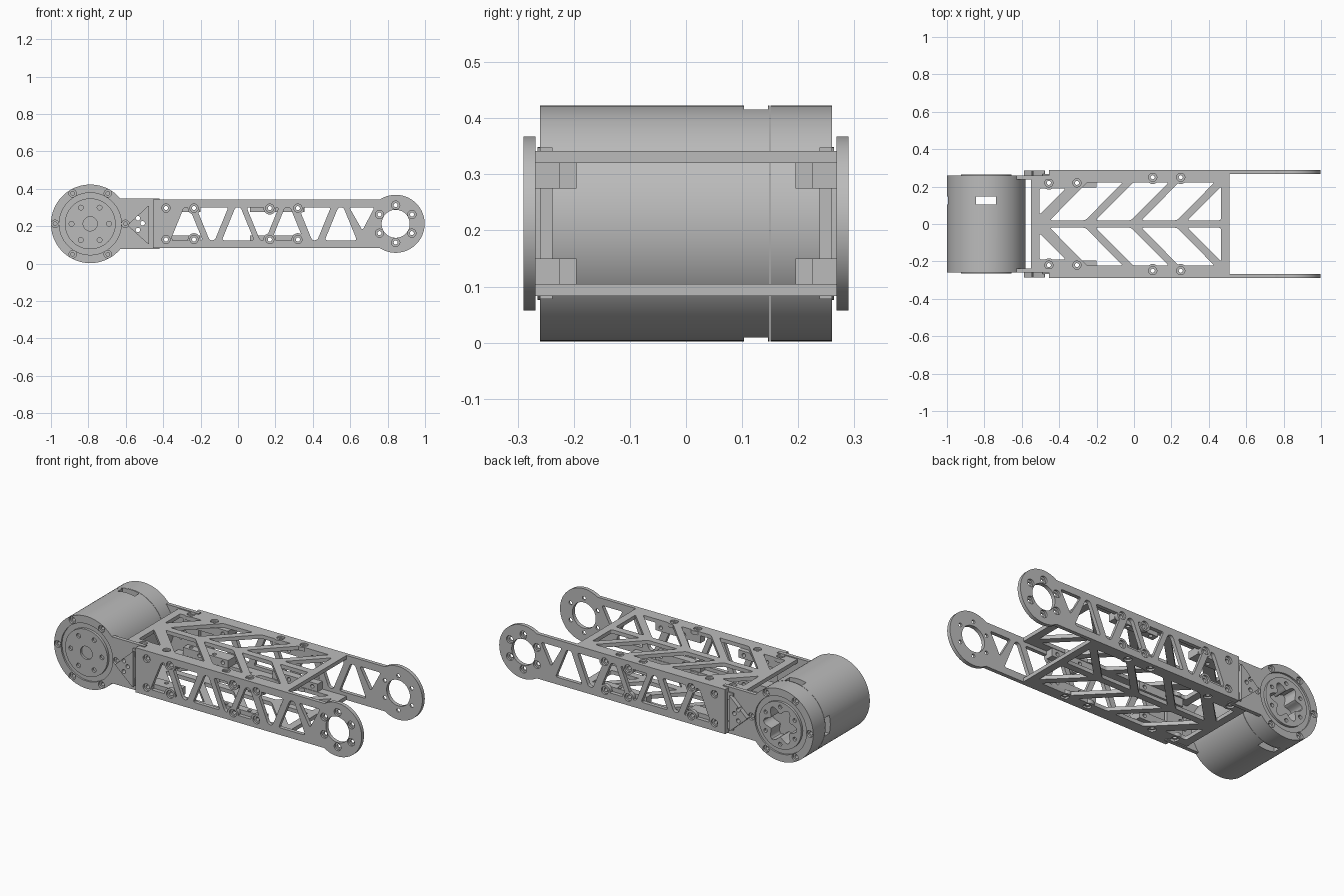
import bpy, bmesh
from math import sin, cos, pi, asin

if "Cube" in bpy.data.objects:
    bpy.data.objects.remove(bpy.data.objects["Cube"])

ZC = 0.2125           # height of the centre line
HALF = 0.1295         # half height of the arm
DRUM = (-0.79, ZC)
EYE = (0.843, ZC)

metal = bpy.data.materials.new("machined grey")
metal.use_nodes = True
metal.diffuse_color = (0.5, 0.5, 0.5, 1)
metal.node_tree.nodes["Principled BSDF"].inputs["Base Color"].default_value = (0.5, 0.5, 0.5, 1)


def arc(c, r, a0, a1, n):
    return [(c[0] + r * cos(a0 + (a1 - a0) * i / n), c[1] + r * sin(a0 + (a1 - a0) * i / n))
            for i in range(n + 1)]


def circle(c, r, n=24):
    return arc(c, r, 0, 2 * pi, n)[:-1]


def ring(c, r, start=0.0):
    return [(c[0] + r * cos(start + k * pi / 3), c[1] + r * sin(start + k * pi / 3)) for k in range(6)]


def prism(pts, axis, lo, hi, bevel=0.0):
    """Describe an outline extruded along one axis."""
    return (pts, axis, min(lo, hi), max(lo, hi), bevel)


def box(x0, x1, y0, y1, z0, z1):
    return prism([(x0, y0), (x1, y0), (x1, y1), (x0, y1)], "z", z0, z1)


def make(name, solids):
    bm = bmesh.new()
    for pts, axis, lo, hi, bevel in solids:
        def place(p, h):
            return (p[0], h, p[1]) if axis == "y" else (p[0], p[1], h)
        low = [bm.verts.new(place(p, lo)) for p in pts]
        top = [bm.verts.new(place(p, hi)) for p in pts]
        bm.faces.new(low)
        bm.faces.new(top)
        n = len(pts)
        for i in range(n):
            j = (i + 1) % n
            bm.faces.new((low[i], low[j], top[j], top[i]))
        if bevel:
            edges = [bm.edges.get((a, b)) for a, b in zip(low, top)]
            bmesh.ops.bevel(bm, geom=edges, offset=bevel, segments=3, profile=0.5,
                            affect='EDGES', clamp_overlap=True)
    bmesh.ops.recalc_face_normals(bm, faces=bm.faces[:])
    me = bpy.data.meshes.new(name)
    bm.to_mesh(me)
    bm.free()
    me.materials.append(metal)
    ob = bpy.data.objects.new(name, me)
    bpy.context.collection.objects.link(ob)
    return ob


def cut(ob, cutter):
    """Subtract a cutter and bake the result."""
    mod = ob.modifiers.new("cut", 'BOOLEAN')
    mod.operation, mod.solver, mod.object = 'DIFFERENCE', 'EXACT', cutter
    mod.use_self = True
    dg = bpy.context.evaluated_depsgraph_get()
    me = bpy.data.meshes.new_from_object(ob.evaluated_get(dg))
    ob.modifiers.clear()
    ob.data = me


def cutter(solids):
    ob = make("cutter", solids)
    ob.hide_render = True
    helpers.append(ob)
    return ob


helpers, parts = [], []


def part(name, solids, *cutters):
    ob = make(name, solids)
    for c in cutters:
        cut(ob, c)
    parts.append(ob)
    return ob


# Screw positions
side_screws = [(x, ZC + s * 0.084) for x in (-0.385, -0.235, 0.17, 0.32) for s in (-1, 1)]
eye_screws = ring(EYE, 0.1, pi / 2)
deck_screws = [(x, s * y) for x, y in ((-0.455, 0.22), (-0.305, 0.22), (0.10, 0.25), (0.25, 0.25))
               for s in (-1, 1)]
side_bores = cutter([prism(circle(p, 0.011, 16), "y", -0.4, 0.4) for p in side_screws + eye_screws])
side_seats = cutter([prism(circle(p, 0.022), "y", s * 0.278, s * 0.4)
                     for p in side_screws + eye_screws for s in (-1, 1)])
deck_bores = cutter([prism(circle(p, 0.011, 16), "z", -0.1, 0.6) for p in deck_screws])
deck_seats = cutter([prism(circle(p, 0.022), "z", a, b) for p in deck_screws
                     for a, b in ((0.332, 0.5), (-0.1, 0.093))])

# Truss windows of the side plates, kept clear of the screw bosses
truss = []
for xs, s in (((-0.275, 0.0, 0.265, 0.55), 1), ((-0.138, 0.132, 0.41), -1)):
    for x in xs:
        truss.append(prism([(x - 0.086, ZC - s * 0.088), (x + 0.086, ZC - s * 0.088),
                            (x + 0.014, ZC + s * 0.088), (x - 0.014, ZC + s * 0.088)],
                           "y", -0.4, 0.4, 0.012))
truss.append(prism([(0.595, ZC + 0.088), (0.73, ZC + 0.088), (0.665, ZC - 0.035)], "y", -0.4, 0.4, 0.012))
truss = cutter(truss)
cut(truss, cutter([prism(circle(p, 0.034), "y", -0.5, 0.5) for p in side_screws]))
eye_hole = cutter([prism(circle(EYE, 0.075, 48), "y", -0.4, 0.4)])

# Side plates with a round eye at the free end
a = pi - asin(HALF / 0.155)
outline = [(-0.455, ZC - HALF)] + arc(EYE, 0.155, -a, a, 48) + [(-0.455, ZC + HALF)]
for s, side in ((-1, "front"), (1, "back")):
    part(side + "_side_plate", [prism(outline, "y", s * 0.268, s * 0.29)],
         truss, eye_hole, side_bores, side_seats)

# Herringbone windows of the top and bottom plates
chevrons = []
for s in (-1, 1):
    chevrons.append([(-0.505, s * 0.05), (-0.505, s * 0.19), (-0.365, s * 0.19)])
    for k in range(3):
        x = -0.45 + 0.245 * k
        chevrons.append([(x, s * 0.02), (x + 0.19, s * 0.02), (x + 0.39, s * 0.222), (x + 0.2, s * 0.222)])
    chevrons.append([(0.285, s * 0.02), (0.465, s * 0.02), (0.465, s * 0.2)])
chevrons = cutter([prism(p, "z", -0.1, 0.6, 0.01) for p in chevrons])
cut(chevrons, cutter([prism(circle(p, 0.036), "z", -0.2, 0.7) for p in deck_screws]))

deck = [(-0.55, -0.24), (-0.455, -0.24), (-0.455, -0.268), (0.51, -0.268)]
deck += [(x, -y) for x, y in reversed(deck)]
for name, lo, hi in (("top_plate", 0.32, 0.342), ("bottom_plate", 0.083, 0.105)):
    part(name, [prism(deck, "z", lo, hi)], chevrons, deck_bores, deck_seats)

# Corner brackets joining the plates
for s, side in ((-1, "front"), (1, "back")):
    for level, lo, hi in (("upper", 0.275, 0.32), ("lower", 0.105, 0.15)):
        for place, x0, x1, y in (("inner", -0.49, -0.2, 0.195), ("outer", 0.065, 0.355, 0.225)):
            part(f"{side}_{level}_{place}_bracket",
                 [box(x0, x1, min(s * y, s * 0.268), max(s * y, s * 0.268), lo, hi)],
                 side_bores, deck_bores)

# Motor drum: housing and cover, with cable windows and recessed ends
windows = cutter([box(-0.845, -0.737, 0.103, 0.146, -0.1, 0.6),
                  box(-1.1, -0.9, 0.103, 0.146, 0.16, 0.265)])
rim_screws = ring(DRUM, 0.188)
rim_seats = cutter([prism(circle(p, 0.02), "y", s * 0.247, s * 0.4) for p in rim_screws for s in (-1, 1)])
rim_bores = cutter([prism(circle(p, 0.01, 16), "y", s * 0.22, s * 0.4) for p in rim_screws for s in (-1, 1)])
recess = cutter([prism(circle(DRUM, 0.166, 64), "y", s * 0.25, s * 0.4) for s in (-1, 1)])
lobes = [(DRUM[0] + (0.087 + 0.02 * cos(6 * t)) * cos(t), DRUM[1] + (0.087 + 0.02 * cos(6 * t)) * sin(t))
         for t in (2 * pi * i / 72 for i in range(72))]
lobes = cutter([prism(lobes, "y", 0.18, 0.4)])
body = circle(DRUM, 0.21, 96)
part("drum_housing", [prism(body, "y", -0.26, 0.149)], windows, recess, rim_seats, rim_bores)
part("drum_cover", [prism(body, "y", 0.151, 0.26)], recess, lobes, rim_seats, rim_bores)

# Output hub on the front and lobed ring on the back
hub_holes = cutter([prism(circle(p, 0.013, 16), "y", -0.4, -0.253) for p in ring(DRUM, 0.1)]
                   + [prism(circle(DRUM, 0.038, 32), "y", -0.4, -0.252)])
ring_holes = cutter([prism(circle(p, 0.011, 16), "y", 0.24, 0.4) for p in ring(DRUM, 0.108, pi / 6)])
part("output_hub", [prism(circle(DRUM, 0.136, 64), "y", -0.265, -0.24)], hub_holes)
part("lobed_ring", [prism(circle(DRUM, 0.136, 64), "y", 0.2, 0.264)], lobes, ring_holes)

# Flanges tying the drum to the arm, with raised triangular gussets
b = asin(0.135 / 0.208)
flange = arc(DRUM, 0.208, -b, b, 16) + [(-0.42, ZC + 0.135), (-0.42, ZC - 0.135)]
gusset = [(-0.592, ZC - 0.008), (-0.476, ZC - 0.112), (-0.476, ZC + 0.1)]
pins = cutter([prism(circle(p, 0.012, 16), "y", -0.4, 0.4)
               for p in ((-0.51, ZC + 0.003), (-0.535, ZC - 0.033), (-0.535, ZC + 0.03))])
for s, side in ((-1, "front"), (1, "back")):
    part(side + "_flange", [prism(flange, "y", s * 0.238, s * 0.26)], side_bores, pins)
    part(side + "_gusset", [prism(gusset, "y", s * 0.258, s * 0.285, 0.008)], pins)

for ob in helpers:
    bpy.data.objects.remove(ob)

# Smooth round walls, keep machined edges crisp
bpy.ops.object.select_all(action='DESELECT')
for ob in parts:
    ob.select_set(True)
bpy.context.view_layer.objects.active = parts[0]
bpy.ops.object.shade_smooth_by_angle(angle=0.5)
